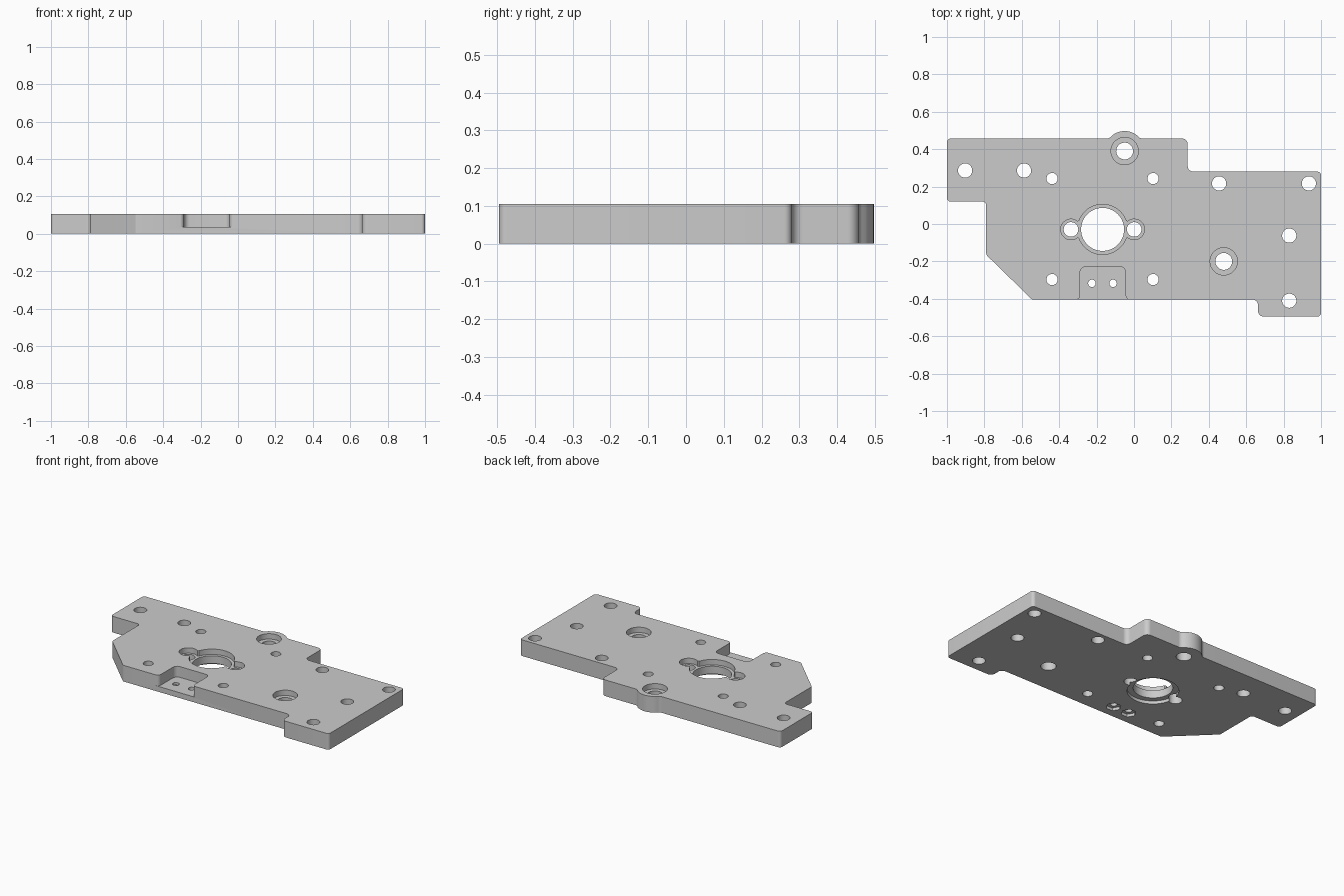
import bpy
import bmesh
from math import radians, cos, sin, tan
from mathutils import Vector

cube = bpy.data.objects.get("Cube")
if cube:
    bpy.data.objects.remove(cube, do_unlink=True)

THICK = 0.105
TOP, BELOW = THICK + 0.05, -0.05

metal = bpy.data.materials.new("machined grey")
metal.use_nodes = True
grey = (0.6, 0.6, 0.6, 1)
metal.diffuse_color = grey
metal.node_tree.nodes["Principled BSDF"].inputs["Base Color"].default_value = grey


def arc(cx, cy, r, a0, a1, n=32):
    """Points on an arc, angles in degrees."""
    angles = [radians(a0 + (a1 - a0) * i / n) for i in range(n + 1)]
    return [(cx + r * cos(a), cy + r * sin(a), 0) for a in angles]


def rounded(points, steps=8):
    """Polygon of (x, y, fillet radius) turned into a filleted outline."""
    out = []
    for i, (x, y, r) in enumerate(points):
        p = Vector((x, y, 0))
        if r == 0:
            out.append(p)
            continue
        prev, nxt = points[i - 1], points[(i + 1) % len(points)]
        d1 = (Vector((prev[0], prev[1], 0)) - p).normalized()
        d2 = (Vector((nxt[0], nxt[1], 0)) - p).normalized()
        half = d1.angle(d2) / 2
        reach = r / tan(half)
        centre = p + (d1 + d2).normalized() * (r / sin(half))
        v1 = (p + d1 * reach - centre).normalized()
        v2 = (p + d2 * reach - centre).normalized()
        out += [centre + v1.slerp(v2, k / steps) * r for k in range(steps + 1)]
    return out


def prism(name, outline, z0, z1):
    bm = bmesh.new()
    face = bm.faces.new([bm.verts.new((p[0], p[1], z0)) for p in outline])
    ext = bmesh.ops.extrude_face_region(bm, geom=[face])
    verts = [g for g in ext["geom"] if isinstance(g, bmesh.types.BMVert)]
    bmesh.ops.translate(bm, verts=verts, vec=(0, 0, z1 - z0))
    bmesh.ops.recalc_face_normals(bm, faces=bm.faces)
    mesh = bpy.data.meshes.new(name)
    bm.to_mesh(mesh)
    bm.free()
    mesh.materials.append(metal)
    obj = bpy.data.objects.new(name, mesh)
    bpy.context.collection.objects.link(obj)
    return obj


def cut(outline, z0, z1):
    """Subtract a prism from the plate."""
    cutter = prism("cutter", outline, z0, z1)
    cutter.hide_render = True
    mod = plate.modifiers.new("cut", "BOOLEAN")
    mod.operation = "DIFFERENCE"
    mod.solver = "EXACT"
    mod.object = cutter
    bpy.context.view_layer.objects.active = plate
    bpy.ops.object.modifier_apply(modifier=mod.name)
    bpy.data.objects.remove(cutter, do_unlink=True)


def drill(x, y, r, z0=BELOW, z1=TOP, sides=48):
    cut(arc(x, y, r, 0, 360, sides)[:-1], z0, z1)


# Plate outline with the round boss on the back edge
BOSS = (-0.05, 0.39)
boss = [(0.033, 0.457, 0.03)] + arc(*BOSS, 0.107, 52, 128, 20) + [(-0.133, 0.457, 0.03)]
plate = prism("mounting_plate", rounded([
    (-1, 0.457, 0.02), (-1, 0.12, 0.02), (-0.79, 0.12, 0.02), (-0.79, -0.165, 0.02),
    (-0.545, -0.404, 0.02), (0.663, -0.404, 0.03), (0.663, -0.495, 0.03),
    (1, -0.495, 0.02), (1, 0.28, 0.02), (0.287, 0.28, 0.03), (0.287, 0.457, 0.03),
] + boss), 0, THICK)

# Open pocket in the front edge, with flared mouth
cut(rounded([
    (-0.288, -0.228, 0.03), (-0.045, -0.228, 0.03), (-0.045, -0.405, 0.025),
    (0.02, -0.405, 0), (0.02, -0.46, 0), (-0.355, -0.46, 0),
    (-0.355, -0.405, 0), (-0.288, -0.405, 0.025)]), 0.035, TOP)

# Eared recess around the main bore
CX, CY, EAR = -0.168, -0.029, 0.169
recess = (arc(CX, CY, 0.134, 20, 160) + arc(CX - EAR, CY, 0.055, 50, 310)
          + arc(CX, CY, 0.134, 200, 340) + arc(CX + EAR, CY, 0.055, -130, 130))
cut(recess, 0.07, TOP)
drill(CX, CY, 0.115, sides=72)
drill(CX, CY, 0.15, z1=0.02, sides=72)
for side in (-1, 1):
    drill(CX + side * EAR, CY, 0.039)

# Counterbored holes
for x, y in (BOSS, (0.48, -0.2)):
    drill(x, y, 0.073, z0=0.07)
    drill(x, y, 0.045)

# Plain mounting holes
for x, y in ((-0.903, 0.286), (-0.588, 0.286), (0.455, 0.217),
             (0.935, 0.217), (0.83, -0.062), (0.83, -0.41)):
    drill(x, y, 0.038)
for x in (-0.438, 0.102):
    for y in (0.243, -0.297):
        drill(x, y, 0.03)

# Small pocket screws with hexagonal nut seats underneath
for x in (-0.225, -0.112):
    drill(x, -0.317, 0.02, sides=32)
    drill(x, -0.317, 0.045, z1=0.018, sides=6)

# Smooth the round walls, keep the machined edges sharp
bpy.ops.object.select_all(action="DESELECT")
plate.select_set(True)
bpy.context.view_layer.objects.active = plate
bpy.ops.object.shade_smooth_by_angle(angle=radians(30))
